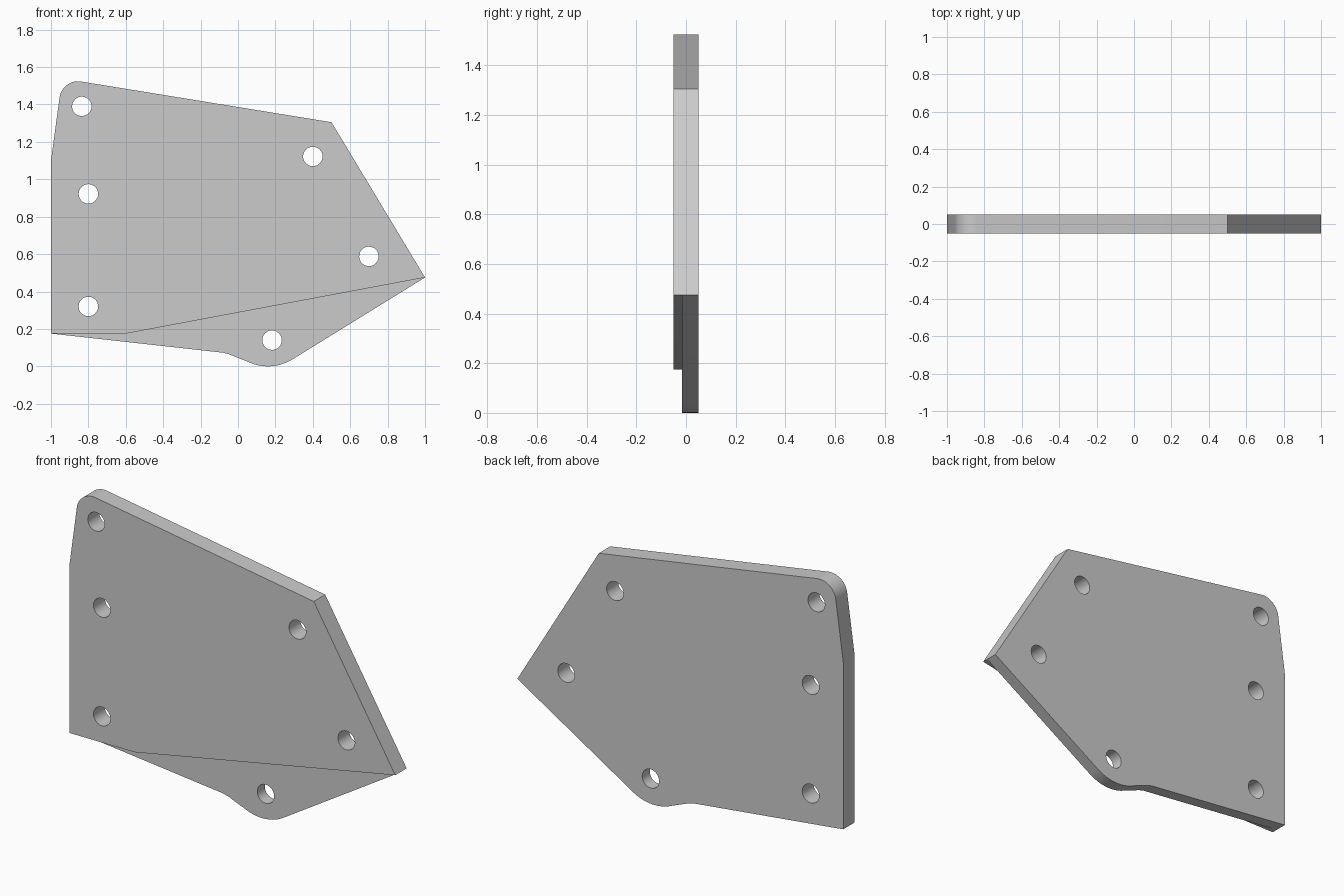
import bpy, bmesh
from math import cos, sin, pi, radians

cube = bpy.data.objects.get("Cube")
if cube:
    bpy.data.objects.remove(cube)

FRONT, STEP, BACK = -0.05, -0.017, 0.05
HOLE_RADIUS = 0.052

# Plain grey material
grey = bpy.data.materials.new("plain_grey")
grey.use_nodes = True
colour = (0.6, 0.6, 0.6, 1)
grey.diffuse_color = colour
grey.node_tree.nodes["Principled BSDF"].inputs["Base Color"].default_value = colour


def arc(cx, cz, r, start, end, n):
    """Points along an arc in the x-z plane, angles in degrees."""
    angles = [radians(start + (end - start) * i / n) for i in range(n + 1)]
    return [(cx + r * cos(a), cz + r * sin(a)) for a in angles]


def prism(name, outline, y0, y1):
    """Extrude an x-z outline from y0 to y1."""
    bm = bmesh.new()
    face = bm.faces.new([bm.verts.new((x, y0, z)) for x, z in outline])
    new = bmesh.ops.extrude_face_region(bm, geom=[face])["geom"]
    moved = [v for v in new if isinstance(v, bmesh.types.BMVert)]
    bmesh.ops.translate(bm, verts=moved, vec=(0, y1 - y0, 0))
    bmesh.ops.recalc_face_normals(bm, faces=bm.faces)
    mesh = bpy.data.meshes.new(name)
    bm.to_mesh(mesh)
    bm.free()
    mesh.materials.append(grey)
    obj = bpy.data.objects.new(name, mesh)
    bpy.context.collection.objects.link(obj)
    return obj


def cut(target, cutter):
    """Subtract the cutter from the target, then discard the cutter."""
    bpy.context.view_layer.objects.active = target
    mod = target.modifiers.new("cut", "BOOLEAN")
    mod.operation, mod.solver, mod.object = "DIFFERENCE", "EXACT", cutter
    bpy.ops.object.modifier_apply(modifier=mod.name)
    bpy.data.objects.remove(cutter)


# Plate outline with a rounded top corner and a rounded lower lobe
outline = [(-1, 0.175), (-0.08, 0.073), (-0.05, 0.065)]
outline += arc(0.16, 0.25, 0.25, -110, -58, 12)
outline += [(1, 0.475), (0.5, 1.305)]
outline += arc(-0.855, 1.424, 0.1, 80.8, 172.2, 14)
outline += [(-1, 1.1)]
plate = prism("mounting_plate", outline, FRONT, BACK)

# Recessed step along the lower front
step = [(-1.2, 0.175), (-0.6, 0.175), (1, 0.475), (1.2, 0.5125), (1.2, -0.2), (-1.2, -0.2)]
cut(plate, prism("step_cutter", step, FRONT - 0.1, STEP))

# Bolt holes
for x, z in [(-0.835, 1.39), (-0.8, 0.922), (-0.8, 0.32),
             (0.4, 1.122), (0.7, 0.588), (0.182, 0.14)]:
    ring = arc(x, z, HOLE_RADIUS, 0, 360, 32)[:-1]
    cut(plate, prism("hole_cutter", ring, FRONT - 0.1, BACK + 0.1))

# Smooth the curved walls, keep the rims sharp
bpy.ops.object.select_all(action="DESELECT")
plate.select_set(True)
bpy.context.view_layer.objects.active = plate
bpy.ops.object.shade_smooth_by_angle(angle=radians(20))
